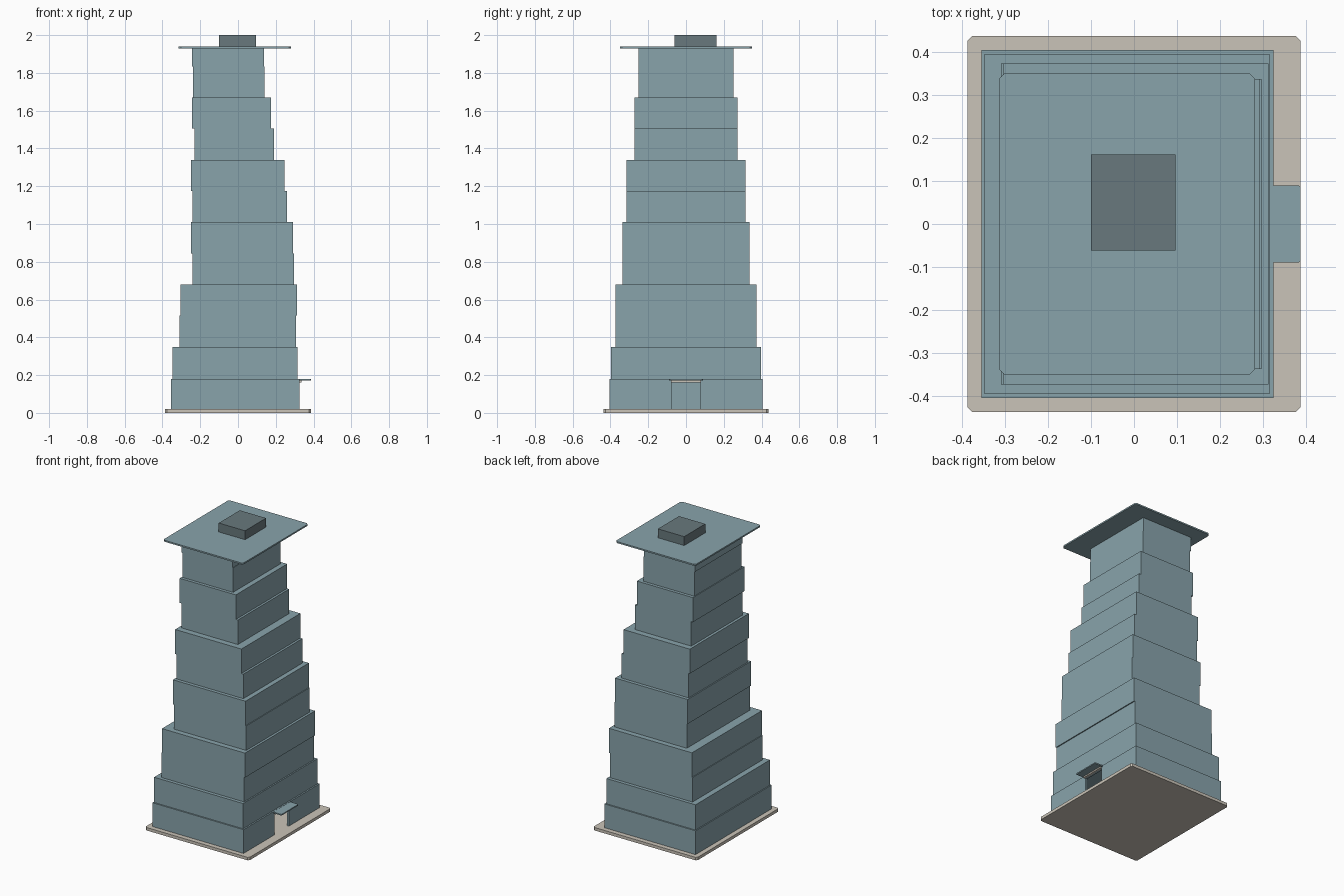
import bpy
import bmesh
from mathutils import Vector

old = bpy.data.objects.get("Cube")
if old:
    bpy.data.objects.remove(old, do_unlink=True)


def material(name, rgb):
    m = bpy.data.materials.new(name)
    m.use_nodes = True
    colour = (*rgb, 1)
    m.diffuse_color = colour
    bsdf = next(n for n in m.node_tree.nodes if n.type == 'BSDF_PRINCIPLED')
    bsdf.inputs["Base Color"].default_value = colour
    return m


wall_blue = material("wall blue", (0.25, 0.37, 0.41))
stone_cream = material("stone cream", (0.59, 0.55, 0.48))
plant_grey = material("plant grey", (0.14, 0.19, 0.205))


def box(name, x, y, z, mat, chamfer=0):
    """Box spanning the given ranges, with optional chamfered vertical edges."""
    bm = bmesh.new()
    bmesh.ops.create_cube(bm, size=1)
    low, high = Vector((x[0], y[0], z[0])), Vector((x[1], y[1], z[1]))
    for v in bm.verts:
        v.co = (low + high) / 2 + v.co * (high - low)
    if chamfer:
        upright = [e for e in bm.edges
                   if abs(e.verts[0].co.z - e.verts[1].co.z) > 1e-5]
        bmesh.ops.bevel(bm, geom=upright, offset=chamfer, segments=1,
                        affect='EDGES')
    mesh = bpy.data.meshes.new(name)
    bm.to_mesh(mesh)
    bm.free()
    mesh.materials.append(mat)
    obj = bpy.data.objects.new(name, mesh)
    bpy.context.collection.objects.link(obj)
    return obj


def cut(target, cutter):
    """Subtract the cutter from the target and discard it."""
    cutter.hide_render = True
    mod = target.modifiers.new("cut", 'BOOLEAN')
    mod.operation = 'DIFFERENCE'
    mod.solver = 'EXACT'
    mod.object = cutter
    bpy.context.view_layer.objects.active = target
    bpy.ops.object.modifier_apply(modifier=mod.name)
    bpy.data.objects.remove(cutter, do_unlink=True)


# Ground slab
box("base_slab", (-0.387, 0.387), (-0.437, 0.437), (0, 0.02), stone_cream, 0.01)

# Storeys: left x, right x, half depth, top z
storeys = [
    (-0.355, 0.325, 0.405, 0.18),
    (-0.348, 0.315, 0.396, 0.35),
    (-0.310, 0.306, 0.373, 0.515),
    (-0.305, 0.313, 0.373, 0.68),
    (-0.242, 0.297, 0.337, 0.845),
    (-0.248, 0.292, 0.337, 1.01),
    (-0.240, 0.260, 0.314, 1.175),
    (-0.248, 0.245, 0.314, 1.34),
    (-0.230, 0.190, 0.273, 1.505),
    (-0.243, 0.175, 0.273, 1.67),
    (-0.238, 0.140, 0.252, 1.835),
    (-0.243, 0.137, 0.252, 1.93),
]
bottom = 0.02
blocks = []
for i, (left, right, depth, top) in enumerate(storeys, 1):
    blocks.append(box(f"storey_{i}", (left, right), (-depth, depth),
                      (bottom, top), wall_blue))
    bottom = top

# Open lobby and doorway in the ground storey
cut(blocks[0], box("lobby_cutter", (-0.34, 0.31), (-0.39, 0.39),
                   (0.01, 0.172), wall_blue))
cut(blocks[0], box("door_cutter", (0.28, 0.36), (-0.077, 0.077),
                   (0.01, 0.162), wall_blue))

# Entrance canopy with its lintel
box("canopy", (0.322, 0.387), (-0.09, 0.09), (0.171, 0.179), wall_blue, 0.004)
box("door_lintel", (0.322, 0.337), (-0.08, 0.08), (0.162, 0.171), stone_cream)

# Overhanging roof and rooftop plant box
box("roof_slab", (-0.314, 0.281), (-0.35, 0.35), (1.93, 1.94), wall_blue, 0.012)
box("rooftop_box", (-0.10, 0.096), (-0.062, 0.162), (1.94, 2.0), plant_grey)
